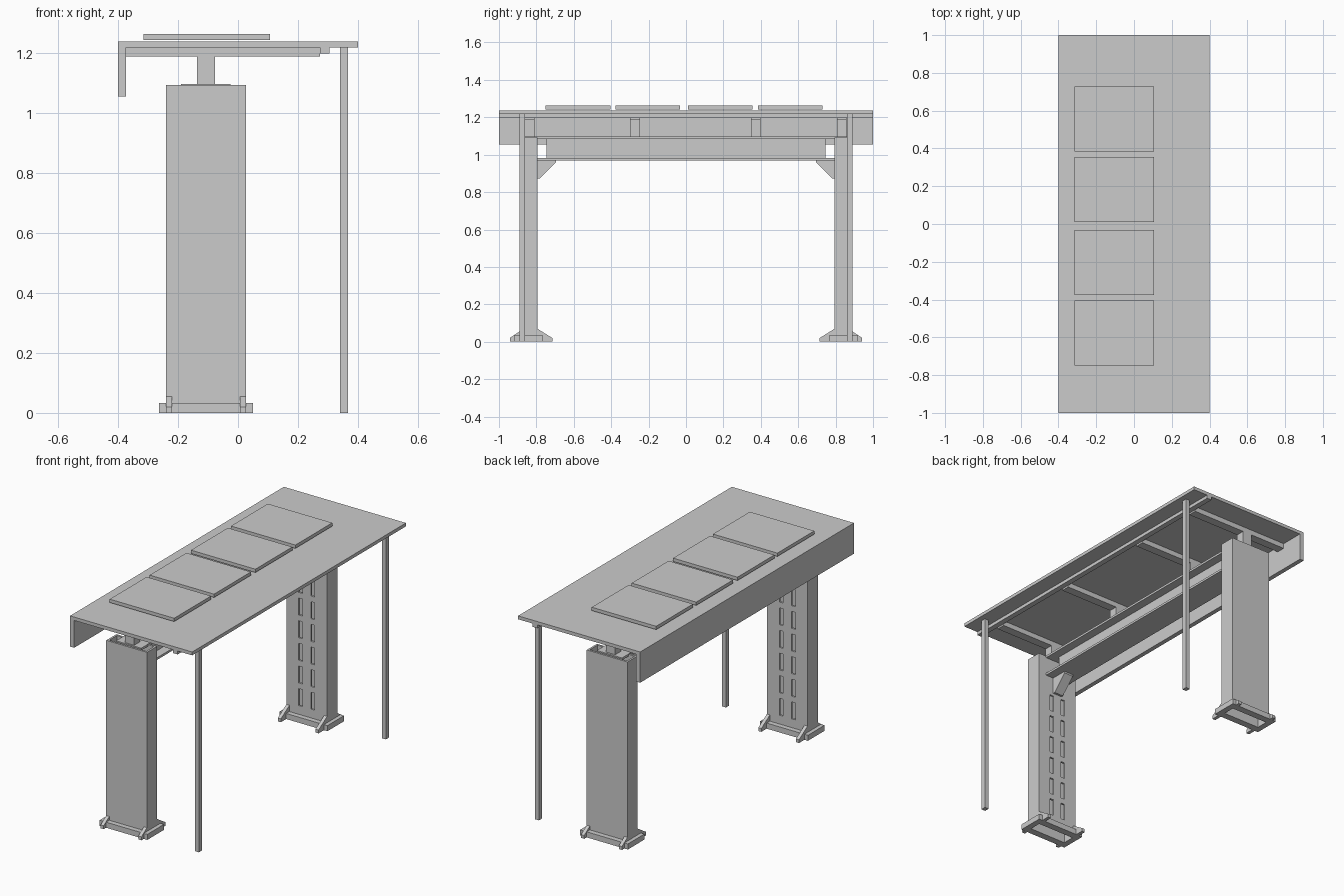
import bpy, bmesh

if "Cube" in bpy.data.objects:
    bpy.data.objects.remove(bpy.data.objects["Cube"])


def make_object(name, bm):
    bmesh.ops.recalc_face_normals(bm, faces=bm.faces)
    mesh = bpy.data.meshes.new(name)
    bm.to_mesh(mesh)
    bm.free()
    ob = bpy.data.objects.new(name, mesh)
    bpy.context.collection.objects.link(ob)
    return ob


def boxes(name, specs):
    """One object from boxes given as (x0, x1, y0, y1, z0, z1)."""
    bm = bmesh.new()
    for x0, x1, y0, y1, z0, z1 in specs:
        for v in bmesh.ops.create_cube(bm, size=1)["verts"]:
            v.co.x = x1 if v.co.x > 0 else x0
            v.co.y = y1 if v.co.y > 0 else y0
            v.co.z = z1 if v.co.z > 0 else z0
    return make_object(name, bm)


def extrude_yz(name, profile, spans):
    """Extrude a (y, z) profile over each x span."""
    bm = bmesh.new()
    for x0, x1 in spans:
        face = bm.faces.new([bm.verts.new((x0, y, z)) for y, z in profile])
        new = bmesh.ops.extrude_face_region(bm, geom=[face])["geom"]
        for v in new:
            if isinstance(v, bmesh.types.BMVert):
                v.co.x = x1
    return make_object(name, bm)


def mirror_y(ob):
    mod = ob.modifiers.new("mirror", "MIRROR")
    mod.use_axis = (False, True, False)
    return ob


# Roof slab, back fascia and front edge strip
boxes("roof_slab", [(-0.4, 0.4, -1, 1, 1.217, 1.237)])
boxes("roof_fascia", [(-0.4, -0.373, -1, 1, 1.055, 1.217)])
boxes("roof_edge_strip", [(0.273, 0.305, -1, 1, 1.197, 1.217)])

# Four roof panels
for i, y in enumerate((-0.75, -0.377, 0.01, 0.384)):
    boxes(f"roof_panel_{i + 1}", [(-0.315, 0.107, y, y + 0.345, 1.243, 1.263)])

# Cross rafters with stubs down to the main beam
for i, y in enumerate((-0.835, -0.273, 0.373, 0.832)):
    boxes(f"rafter_{i + 1}", [(-0.373, 0.273, y - 0.026, y + 0.026, 1.187, 1.217),
                              (-0.137, -0.077, y - 0.026, y + 0.026, 1.093, 1.187)])

# I-section main beam
boxes("main_beam", [(-0.19, -0.025, -0.87, 0.87, 1.083, 1.096),
                    (-0.137, -0.077, -0.745, 0.745, 0.983, 1.083),
                    (-0.19, -0.025, -0.795, 0.795, 0.97, 0.983)])

# Thin front legs
mirror_y(boxes("thin_leg", [(0.34, 0.367, -0.89, -0.86, 0, 1.217)]))

# Hollow wide posts: outer wall, side walls, and an inner wall with two rows of slots
X0, X1, YO, YI, T, H = -0.24, 0.027, -0.89, -0.795, 0.012, 1.093
walls = [(X0, X1, YO, YO + T, 0, H),
         (X0, X0 + T, YO + T, YI, 0, H),
         (X1 - T, X1, YO + T, YI, 0, H)]
slots = [(-0.159, -0.134), (-0.08, -0.055)]
edges = [X0 + T, *slots[0], *slots[1], X1 - T]
for a, b in zip(edges[::2], edges[1::2]):
    walls.append((a, b, YI - T, YI, 0, H))
for a, b in slots:
    low = 0
    for row in range(6):
        z = 0.085 + 0.134 * row
        walls.append((a, b, YI - T, YI, low, z))
        low = z + 0.1
    walls.append((a, b, YI - T, YI, low, H))
mirror_y(boxes("wide_post", walls))

# Base frame around each post
mirror_y(boxes("base_frame", [(-0.263, 0.05, -0.92, YO, 0, 0.033),
                              (-0.263, 0.05, YI, -0.765, 0, 0.033),
                              (-0.263, X0, YO, YI, 0, 0.033),
                              (X1, 0.05, YO, YI, 0, 0.033)]))

# Base gussets outside and inside each post
feet = [(X0, X0 + 0.02), (X1 - 0.02, X1)]
mirror_y(extrude_yz("outer_gusset", [(-0.942, 0), (YO, 0), (YO, 0.055), (-0.942, 0.02)], feet))
mirror_y(extrude_yz("inner_gusset", [(YI, 0), (-0.715, 0), (-0.715, 0.02), (YI, 0.07)], feet))

# Brackets under the beam ends
mirror_y(extrude_yz("beam_bracket", [(YI, 0.97), (-0.695, 0.97), (-0.695, 0.96),
                                     (-0.782, 0.872), (YI, 0.872)], [(-0.137, -0.077)]))
